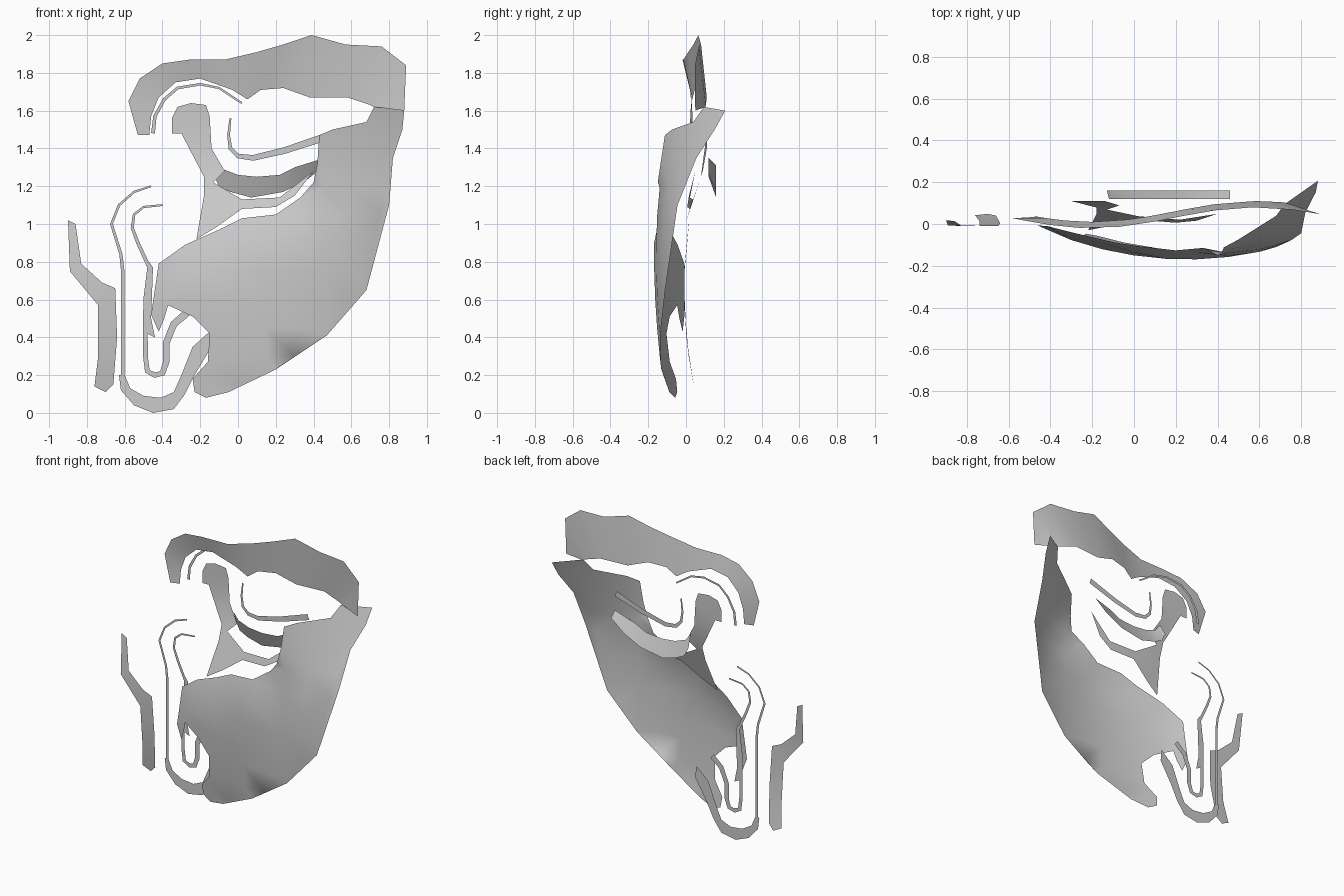
import bpy
import math
from mathutils import Vector
from mathutils.geometry import delaunay_2d_cdt

default_cube = bpy.data.objects.get("Cube")
if default_cube:
    bpy.data.objects.remove(default_cube, do_unlink=True)

# One plain clay colour for every part
clay = bpy.data.materials.new("plain grey clay")
clay.use_nodes = True
clay_colour = (.6, .6, .6, 1)
clay.diffuse_color = clay_colour
clay.node_tree.nodes["Principled BSDF"].inputs["Base Color"].default_value = clay_colour


def add_part(name, verts, faces):
    """Make a smooth-shaded open surface from vertices and faces."""
    mesh = bpy.data.meshes.new(name)
    mesh.from_pydata(verts, [], faces)
    mesh.materials.append(clay)
    part = bpy.data.objects.new(name, mesh)
    bpy.context.collection.objects.link(part)
    bpy.ops.object.select_all(action='DESELECT')
    part.select_set(True)
    bpy.context.view_layer.objects.active = part
    bpy.ops.object.shade_smooth_by_angle(angle=math.radians(60))


def sheet(name, outline, depth, inner=()):
    """Fill an (x, z) outline and bend it with a depth rule."""
    points = [Vector(point) for point in list(outline) + list(inner)]
    border = list(range(len(outline)))
    result = delaunay_2d_cdt(points, [], [border], 1, 1e-5)
    flat_verts, faces = result[0], result[2]
    add_part(name, [(v.x, depth(v.x, v.y), v.y) for v in flat_verts], faces)


def band(name, upper, lower, upper_depth, lower_depth):
    """Bridge two (x, z) edges with equal point counts, each with a depth rule."""
    count = len(upper)
    verts = [(x, upper_depth(x), z) for x, z in upper]
    verts += [(x, lower_depth(x), z) for x, z in lower]
    faces = [(i, count + i, count + i + 1, i + 1) for i in range(count - 1)]
    add_part(name, verts, faces)


def ribbon(name, path, start_width, end_width, depth):
    """Sweep a flat tapering strip along an (x, z) path."""
    points = [Vector(point) for point in path]
    last = len(points) - 1
    left, right = [], []
    for i, point in enumerate(points):
        along = (points[min(i + 1, last)] - points[max(i - 1, 0)]).normalized()
        width = start_width + (end_width - start_width) * i / last
        side = Vector((-along.y, along.x)) * width / 2
        left.append(point + side)
        right.append(point - side)
    band(name, left, right, depth, depth)


def constant(value):
    """Depth rule for a part lying in one upright plane."""
    return lambda *position: value


def cheek_depth(x, z):
    """Rounded bulge that recedes at the temple and along the muzzle top."""
    bulge = -.17 + .3 * (x - .25) ** 2 + .1 * (z - .85) ** 2
    temple = .7 * max(x - .4, 0) * max(z - 1, 0)
    muzzle_top = 0
    if x < .35:
        above_fold = z - .85 - .35 * x
        muzzle_top = .3 * min(max(above_fold, 0), .15)
    return bulge + temple + muzzle_top


def brow_wave(middle):
    """Depth rule for the forehead, which waves back towards the temple."""
    return lambda x: middle - .05 * math.cos(4 * (x + .2))


def nose_depth(x, z):
    """The inner brow stands upright and its stem slopes forward below."""
    return min(.11, -.03 + .33 * (z - .92)) - .1 * max(x, 0)


def strip_depth(x, z):
    """The far strip curls back at its lower and upper ends."""
    return -.01 + .2 * (z - .65) ** 2


muzzle_plane = constant(.1)

# Cheek: bulging side of the face, running up to the temple
cheek_outline = [
    (.43, 1.47), (.5, 1.5), (.68, 1.54), (.72, 1.62), (.88, 1.6),
    (.87, 1.5), (.82, 1.35), (.8, 1.1), (.68, .65), (.47, .41),
    (.2, .23), (-.05, .11), (-.17, .08), (-.23, .11), (-.24, .18),
    (-.16, .27), (-.15, .42), (-.24, .51), (-.37, .57), (-.39, .5),
    (-.42, .43), (-.46, .52), (-.42, .79), (-.28, .89), (-.1, .97),
    (.02, 1.03), (.2, 1.05), (.33, 1.14), (.4, 1.22), (.42, 1.32),
]
cheek_grid = [(column * .15, row * .15) for column in range(-2, 6) for row in range(1, 10)]
sheet("cheek", cheek_outline, cheek_depth, cheek_grid)

# Forehead: band sweeping from the temple over the brow
forehead_top = [
    (-.53, 1.47), (-.58, 1.65), (-.52, 1.77), (-.4, 1.85), (-.26, 1.87),
    (-.07, 1.87), (.1, 1.91), (.24, 1.95), (.39, 2), (.57, 1.95),
    (.76, 1.94), (.89, 1.84), (.88, 1.6),
]
forehead_bottom = [
    (-.47, 1.47), (-.46, 1.57), (-.42, 1.67), (-.33, 1.75), (-.2, 1.77),
    (-.03, 1.71), (.05, 1.66), (.12, 1.71), (.24, 1.72), (.38, 1.67),
    (.58, 1.67), (.7, 1.63), (.72, 1.62),
]
band("forehead", forehead_top, forehead_bottom, brow_wave(.03), brow_wave(.06))

# Nose bridge: rounded inner brow, stem, and the fold below the eye
nose_outline = [
    (-.35, 1.48), (-.35, 1.56), (-.32, 1.62), (-.25, 1.64), (-.17, 1.63),
    (-.15, 1.57), (-.14, 1.4), (-.07, 1.28), (-.13, 1.22), (.02, 1.13),
    (.22, 1.14), (.4, 1.28), (.3, 1.15), (.2, 1.09), (.02, 1.08),
    (-.12, .98), (-.22, .92), (-.18, 1.15), (-.18, 1.25), (-.3, 1.48),
]
sheet("nose_bridge", nose_outline, nose_depth)

# Lower eyelid: crescent leaning back towards its lower edge
lid_top = [(-.12, 1.34), (-.08, 1.29), (0, 1.26), (.1, 1.25), (.22, 1.26), (.3, 1.3), (.46, 1.35)]
lid_bottom = [(-.13, 1.26), (-.1, 1.2), (-.04, 1.17), (.07, 1.14), (.24, 1.17), (.36, 1.23), (.46, 1.31)]
band("lower_eyelid", lid_top, lid_bottom, constant(.12), constant(.16))

# Thin creases around the eye
eye_path = [(-.04, 1.56), (-.05, 1.47), (-.04, 1.4), (0, 1.36), (.08, 1.35), (.25, 1.39), (.46, 1.46)]
ribbon("eye_crease", eye_path, .01, .04, constant(.11))
brow_path = [(-.45, 1.48), (-.44, 1.57), (-.39, 1.66), (-.32, 1.72), (-.2, 1.74), (-.1, 1.72), (.02, 1.64)]
ribbon("brow_crease", brow_path, .02, .01, lambda x: .08 - .05 * x)

# Muzzle lines and the lip they run into
outer_path = [(-.46, 1.2), (-.55, 1.17), (-.63, 1.1), (-.67, 1), (-.62, .84), (-.61, .75), (-.61, .2)]
ribbon("outer_muzzle_line", outer_path, .01, .02, muzzle_plane)
inner_path = [
    (-.4, 1.1), (-.5, 1.09), (-.55, 1.05), (-.56, .98), (-.53, .9),
    (-.47, .77), (-.49, .6), (-.49, .3), (-.48, .22), (-.44, .2),
    (-.4, .21), (-.38, .27), (-.38, .37), (-.34, .47), (-.27, .53),
]
ribbon("inner_muzzle_line", inner_path, .01, .04, muzzle_plane)
lip_inner = [(-.6, .2), (-.57, .13), (-.5, .09), (-.41, .08), (-.34, .11), (-.3, .2), (-.24, .35), (-.15, .43)]
lip_outer = [(-.63, .2), (-.62, .12), (-.55, .04), (-.45, 0), (-.34, .02), (-.28, .1), (-.23, .2), (-.14, .35)]
band("lower_lip", lip_inner, lip_outer, muzzle_plane, muzzle_plane)
corner_outline = [(-.47, .8), (-.49, .6), (-.48, .42), (-.44, .4), (-.46, .5), (-.45, .77)]
sheet("upper_lip_corner", corner_outline, muzzle_plane)

# Far cheek strip beside the muzzle
strip_outline = [
    (-.9, 1.02), (-.86, 1), (-.83, .79), (-.72, .69), (-.65, .66), (-.64, .4),
    (-.66, .15), (-.7, .11), (-.76, .14), (-.74, .3), (-.74, .57), (-.89, .75),
]
sheet("far_cheek_strip", strip_outline, strip_depth)
